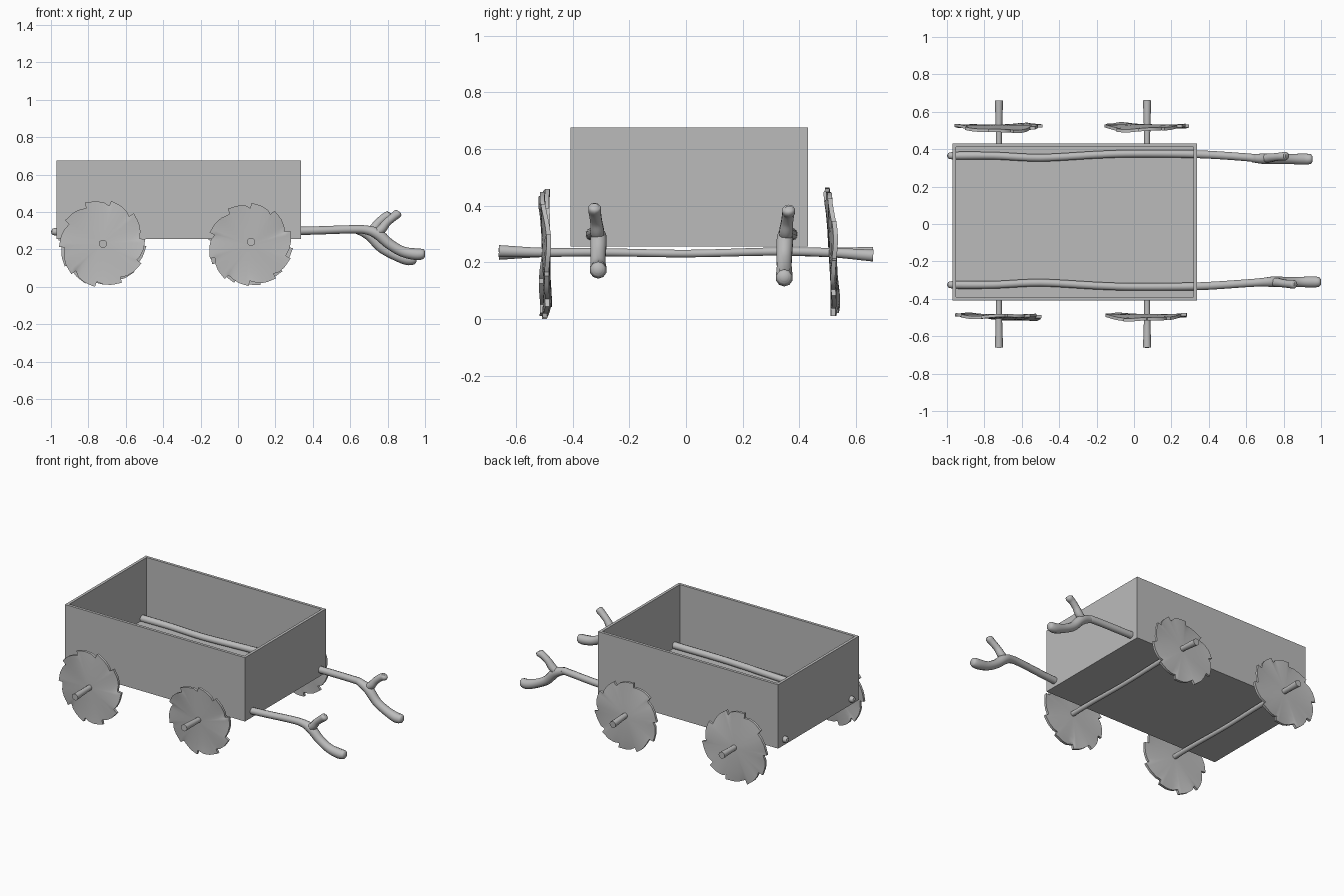
import bpy, bmesh, math, random
from mathutils import Vector

if "Cube" in bpy.data.objects:
    bpy.data.objects.remove(bpy.data.objects["Cube"])

random.seed(4)
wood = bpy.data.materials.new("plain grey wood")
wood.diffuse_color = (0.5, 0.5, 0.5, 1)
wood.use_nodes = True
wood.node_tree.nodes["Principled BSDF"].inputs["Base Color"].default_value = wood.diffuse_color


def finish(name, bm, smooth=True):
    bmesh.ops.recalc_face_normals(bm, faces=bm.faces)
    me = bpy.data.meshes.new(name)
    bm.to_mesh(me)
    bm.free()
    me.materials.append(wood)
    ob = bpy.data.objects.new(name, me)
    bpy.context.collection.objects.link(ob)
    if smooth:
        bpy.ops.object.select_all(action='DESELECT')
        ob.select_set(True)
        bpy.context.view_layer.objects.active = ob
        bpy.ops.object.shade_smooth_by_angle(angle=math.radians(40))
    return ob


def spline(pts, steps=5):
    """Catmull-Rom through (x, y, z, radius) points."""
    p = [Vector(q) for q in pts]
    p = [p[0] * 2 - p[1]] + p + [p[-1] * 2 - p[-2]]
    out = []
    for i in range(1, len(p) - 2):
        a, b, c, d = p[i - 1:i + 3]
        for s in range(steps):
            t = s / steps
            out.append(0.5 * (2 * b + (c - a) * t + (2 * a - 5 * b + 4 * c - d) * t * t
                              + (3 * b - a - 3 * c + d) * t ** 3))
    return out + [p[-2]]


def add_branch(bm, pts, ref, sides=10):
    """Tapering round branch swept along a smooth path."""
    path = spline(pts)
    pos = [q.xyz for q in path]
    rings = []
    for i, q in enumerate(path):
        t = (pos[min(i + 1, len(pos) - 1)] - pos[max(i - 1, 0)]).normalized()
        u = t.cross(Vector(ref)).normalized()
        v = t.cross(u)
        r = max(q.w, 0.001)
        rings.append([bm.verts.new(pos[i] + r * (u * math.cos(a) + v * math.sin(a)))
                      for a in (math.tau * k / sides for k in range(sides))])
    for a, b in zip(rings, rings[1:]):
        for k in range(sides):
            bm.faces.new((a[k], a[(k + 1) % sides], b[(k + 1) % sides], b[k]))
    bm.faces.new(rings[0])
    bm.faces.new(rings[-1])


# open box body
bm = bmesh.new()
bmesh.ops.create_cube(bm, size=1)
for v in bm.verts:
    v.co = Vector((-0.317, 0.011, 0.466)) + Vector((v.co.x * 1.307, v.co.y * 0.839, v.co.z * 0.419))
top = max(bm.faces, key=lambda f: f.calc_center_median().z)
bmesh.ops.inset_individual(bm, faces=[top], thickness=0.026)
cavity = bmesh.ops.extrude_discrete_faces(bm, faces=[top])["faces"][0]
for v in cavity.verts:
    v.co.z = 0.281
finish("box_body", bm, False)

# forked shafts running through the box: y, sway direction, tip x, tip z, tip y
for name, y, s, tx, tz, ty in (("front_shaft", -0.325, -1, 1.0, 0.175, -0.31),
                               ("back_shaft", 0.365, 1, 0.955, 0.148, 0.347)):
    dz = (tz - 0.175) * 0.6
    fx = tx - 0.25
    bm = bmesh.new()
    add_branch(bm, [
        (-1.0, y, 0.294, 0.001), (-0.968, y, 0.294, 0.021),
        (-0.75, y, 0.295, 0.021), (-0.5, y - 0.011 * s, 0.296, 0.021),
        (-0.2, y + 0.005 * s, 0.297, 0.021), (0.0, y + 0.011 * s, 0.298, 0.021),
        (0.34, y + 0.008 * s, 0.299, 0.022), (0.6, y - 0.008 * s, 0.307, 0.022),
        (fx - 0.06, y - 0.014 * s, 0.303, 0.024), (fx, y - 0.016 * s, 0.28 + dz * 0.3, 0.030),
        (fx + 0.06, ty, 0.228 + dz, 0.028), (fx + 0.13, ty, 0.188 + dz, 0.028),
        (tx - 0.05, ty, tz - 0.001, 0.031), (tx - 0.012, ty, tz, 0.027),
        (tx, ty, tz, 0.014)], (0, 1, 0))
    add_branch(bm, [
        (fx - 0.03, y - 0.014 * s, 0.275, 0.018), (fx + 0.015, y - 0.012 * s, 0.305, 0.025),
        (fx + 0.045, y - 0.008 * s, 0.342, 0.022), (fx + 0.08, y - 0.004 * s, 0.372, 0.022),
        (fx + 0.105, y - 0.002 * s, 0.392 + dz * 0.5, 0.023),
        (fx + 0.113, y - 0.002 * s, 0.400 + dz * 0.5, 0.012)], (0, 1, 0))
    finish(name, bm)

# slightly crooked axles
for name, x, tilt in (("rear_axle", -0.722, 0.004), ("front_axle", 0.07, -0.006)):
    bm = bmesh.new()
    add_branch(bm, [
        (x, -0.661, 0.234 - tilt, 0.022), (x, -0.5, 0.235, 0.017),
        (x, -0.3, 0.236, 0.015), (x, 0.0, 0.231, 0.014),
        (x, 0.3, 0.238, 0.015), (x, 0.5, 0.235, 0.017),
        (x, 0.661, 0.230 + tilt, 0.022)], (0, 0, 1))
    finish(name, bm)


# ragged, warped disc wheels with saw-like notches
def wheel(name, x, y, z, radius, phase, lean_x, lean_z):
    teeth, per = 10, 7
    shape = (0.955, 0.97, 0.99, 1.0, 1.01, 1.03, 0.90)
    n = teeth * per
    size = [random.uniform(-0.02, 0.02) for _ in range(teeth)]
    shift = [random.uniform(-0.08, 0.08) for _ in range(teeth)]
    bm = bmesh.new()

    def point(k, f, side):
        j, m = divmod(k, per)
        a = phase + math.tau * (j + shift[j] + (m if m < 6 else 5.3) / per) / teeth
        r = radius * f * (1 + (shape[m] - 1 + size[j]) * f ** 3)
        thick = 0.014 - 0.006 * f
        warp = 0.009 * f * f * math.sin(2 * a + phase) + 0.004 * f ** 3 * math.sin(5 * a)
        px, pz = r * math.cos(a), r * math.sin(a)
        return bm.verts.new((x + px, y + warp + lean_x * px + lean_z * pz + side * thick,
                             max(z + pz, 0.0)))

    fr = (0.1, 0.4, 0.7, 0.88, 1.0)
    loops = [[point(k, f, -1) for k in range(n)] for f in fr]
    loops += [[point(k, f, 1) for k in range(n)] for f in reversed(fr)]
    for a, b in zip(loops, loops[1:]):
        for k in range(n):
            bm.faces.new((a[k], a[(k + 1) % n], b[(k + 1) % n], b[k]))
    bm.faces.new(loops[0])
    bm.faces.new(loops[-1])
    finish(name, bm)


wheel("front_left_wheel", -0.727, -0.495, 0.234, 0.228, 0.3, -0.03, 0.02)
wheel("front_right_wheel", 0.066, -0.495, 0.225, 0.219, 1.1, 0.0, -0.04)
wheel("back_left_wheel", -0.727, 0.517, 0.234, 0.228, 2.0, 0.0, -0.06)
wheel("back_right_wheel", 0.066, 0.519, 0.225, 0.219, 0.7, 0.0, -0.05)
